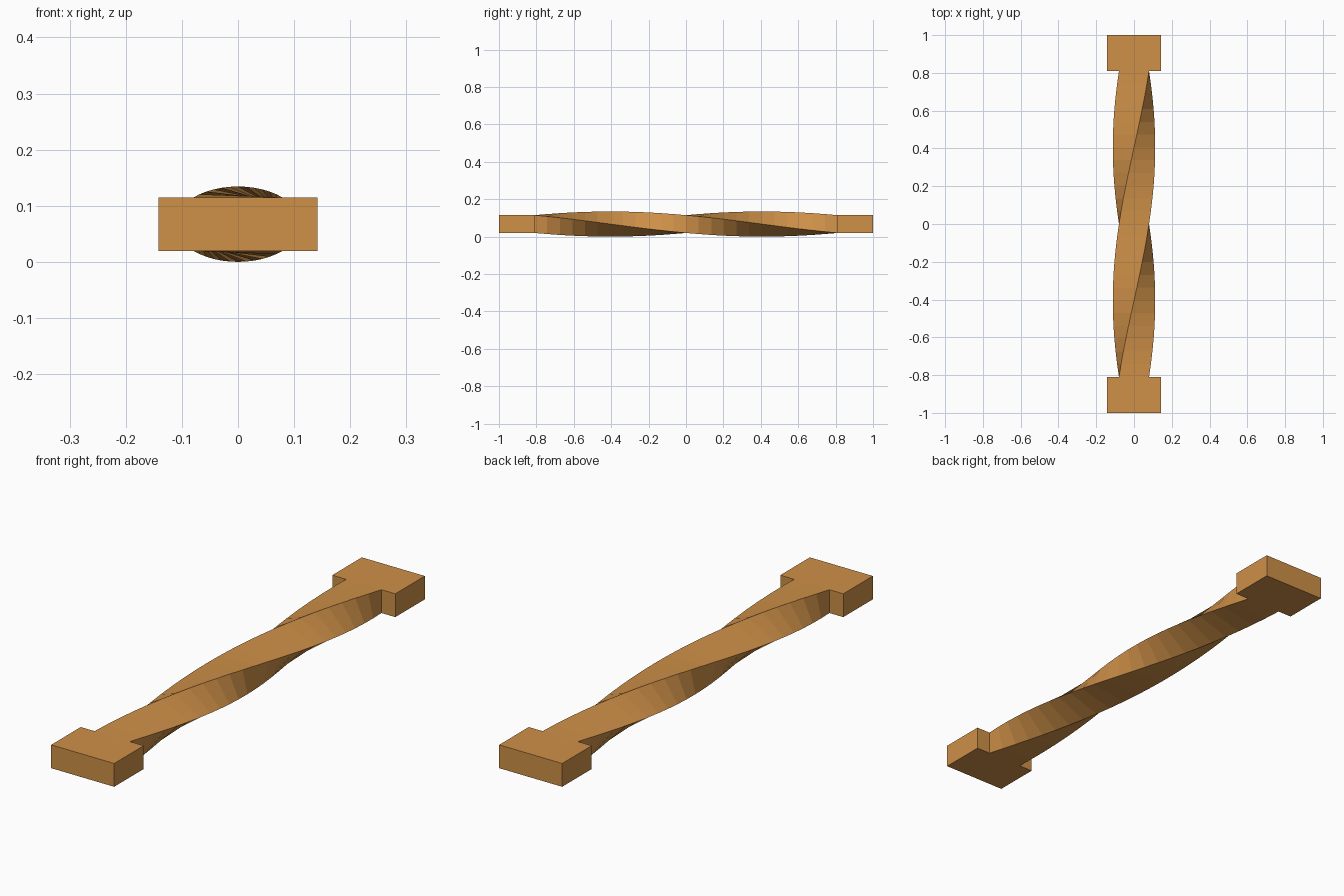
import bpy, bmesh, math

if "Cube" in bpy.data.objects:
    bpy.data.objects.remove(bpy.data.objects["Cube"])

ZC = 0.0672              # height of the long axis
HX, HZ = 0.0795, 0.0475  # half section of the bar
Y_BAR, Y_END, X_END = 0.81, 1.0, 0.142
STEPS = 24

wood = bpy.data.materials.new("warm_wood")
wood.diffuse_color = (0.62, 0.28, 0.065, 1)
wood.use_nodes = True
wood.node_tree.nodes["Principled BSDF"].inputs["Base Color"].default_value = wood.diffuse_color


def finish(name, bm):
    bmesh.ops.recalc_face_normals(bm, faces=bm.faces[:])
    mesh = bpy.data.meshes.new(name)
    bm.to_mesh(mesh)
    bm.free()
    mesh.materials.append(wood)
    ob = bpy.data.objects.new(name, mesh)
    bpy.context.collection.objects.link(ob)
    return ob


# Twisted bar: a square turned half a revolution, then squashed in height
bm = bmesh.new()
rings = []
for i in range(STEPS + 1):
    t = i / STEPS
    ring = []
    for k in range(4):
        a = math.pi / 4 + k * math.pi / 2 - math.pi * t
        ring.append(bm.verts.new((HX * math.sqrt(2) * math.cos(a),
                                  -Y_BAR + 2 * Y_BAR * t,
                                  ZC + HZ * math.sqrt(2) * math.sin(a))))
    rings.append(ring)
for r0, r1 in zip(rings, rings[1:]):
    for k in range(4):
        n = (k + 1) % 4
        bm.faces.new((r0[k], r0[n], r1[n], r1[k]))
bm.faces.new(rings[0])
bm.faces.new(rings[-1])
finish("twisted_bar", bm)

# Flat rectangular blocks at both ends
for name, side in (("front_end_block", -1), ("back_end_block", 1)):
    bm = bmesh.new()
    bmesh.ops.create_cube(bm, size=1)
    bmesh.ops.scale(bm, vec=(2 * X_END, Y_END - Y_BAR, 2 * HZ), verts=bm.verts)
    bmesh.ops.translate(bm, vec=(0, side * (Y_END + Y_BAR) / 2, ZC), verts=bm.verts)
    finish(name, bm)
